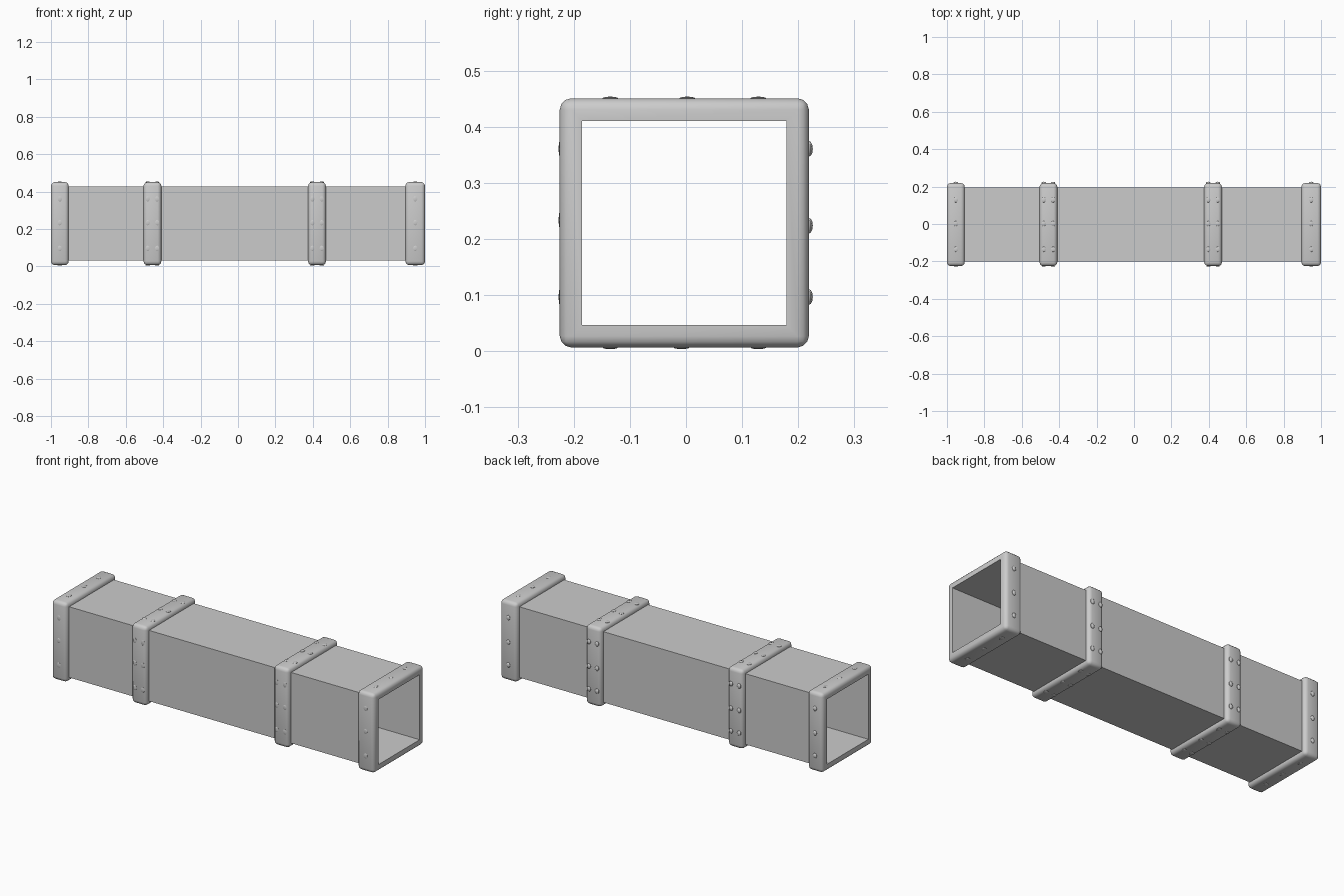
import bpy, bmesh, math
from mathutils import Matrix, Vector

cube = bpy.data.objects.get("Cube")
if cube:
    bpy.data.objects.remove(cube)

metal = bpy.data.materials.new("grey_metal")
metal.use_nodes = True
GREY = (0.6, 0.6, 0.6, 1)
metal.diffuse_color = GREY
metal.node_tree.nodes["Principled BSDF"].inputs["Base Color"].default_value = GREY

CY, CZ = -0.003, 0.229      # centre line of the duct
OUT, WALL, HOLE = 0.222, 0.198, 0.182


def finish(bm, name):
    bmesh.ops.recalc_face_normals(bm, faces=bm.faces)
    mesh = bpy.data.meshes.new(name)
    bm.to_mesh(mesh)
    bm.free()
    mesh.materials.append(metal)
    ob = bpy.data.objects.new(name, mesh)
    bpy.context.collection.objects.link(ob)
    bpy.ops.object.select_all(action='DESELECT')
    ob.select_set(True)
    bpy.context.view_layer.objects.active = ob
    bpy.ops.object.shade_smooth_by_angle(angle=math.radians(40))
    return ob


def square_ring(x0, x1, outer, inner, bevel, name):
    """Square frame swept along x, with rounded outer edges."""
    bm = bmesh.new()
    loops = []
    for x, r in ((x0, inner), (x0, outer), (x1, outer), (x1, inner)):
        loops.append([bm.verts.new((x, CY + r * a, CZ + r * b))
                      for a, b in ((-1, -1), (1, -1), (1, 1), (-1, 1))])
    for i in range(4):
        p, q = loops[i], loops[(i + 1) % 4]
        for j in range(4):
            k = (j + 1) % 4
            bm.faces.new((p[j], p[k], q[k], q[j]))
    if bevel:
        rim = set(loops[1] + loops[2])
        edges = [e for e in bm.edges if all(v in rim for v in e.verts)]
        bmesh.ops.bevel(bm, geom=edges, offset=bevel, segments=3,
                        profile=0.5, affect='EDGES')
    return finish(bm, name)


# Open square duct
square_ring(-0.985, 0.985, WALL, HOLE, 0, "duct_tube")

# Collars: start, end, inner half size, rivet columns
collars = {
    "right_end_collar": (-1.0, -0.905, HOLE, (0,)),
    "right_middle_collar": (-0.505, -0.41, 0.19, (-0.025, 0.025)),
    "left_middle_collar": (0.375, 0.47, 0.19, (-0.025, 0.025)),
    "left_end_collar": (0.895, 1.0, HOLE, (0,)),
}
# Rivet height on each side: front, bottom, back, top
sides = ((0, 0.002), (90, 0.003), (180, 0.007), (270, 0.003))

for name, (x0, x1, inner, columns) in collars.items():
    square_ring(x0, x1, OUT, inner, 0.02, name)
    bm = bmesh.new()
    for angle, height in sides:
        turn = Matrix.Rotation(math.radians(angle), 4, 'X')
        for dx in columns:
            for along in (-0.132, 0.005, 0.132):
                place = (Matrix.Translation(Vector(((x0 + x1) / 2 + dx, CY, CZ)))
                         @ turn
                         @ Matrix.Translation(Vector((0, -OUT, along)))
                         @ Matrix.Diagonal((0.012, height, 0.014, 1)))
                bmesh.ops.create_uvsphere(bm, u_segments=10, v_segments=6,
                                          radius=1, matrix=place)
    finish(bm, name.replace("collar", "rivets"))
